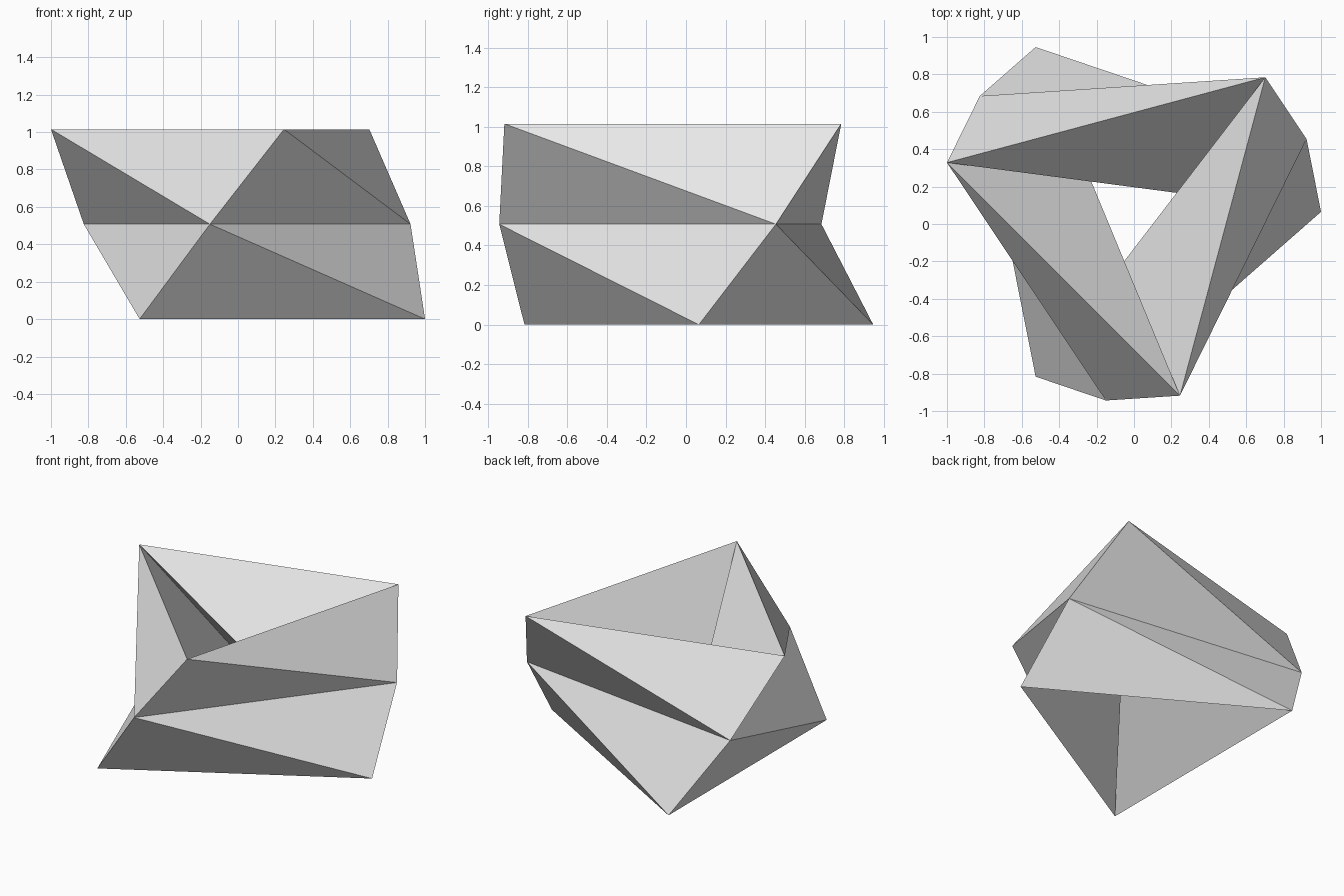
import bpy, bmesh, math

cube = bpy.data.objects.get("Cube")
if cube:
    bpy.data.objects.remove(cube, do_unlink=True)

# One grey material
grey = bpy.data.materials.new("light grey")
grey.use_nodes = True
colour = (0.8, 0.8, 0.8, 1.0)
grey.diffuse_color = colour
grey.node_tree.nodes["Principled BSDF"].inputs["Base Color"].default_value = colour

SIDES = 3
HEIGHT = 1.015
TWIST = math.radians(22.5)
RADIUS = 2 / (1 + math.cos(math.radians(15)))
CX, CY = 1 - RADIUS, 0.065

bm = bmesh.new()


def ring(level):
    """Triangular ring of points, turned a little more at each level."""
    points = []
    for i in range(SIDES):
        a = level * TWIST + i * math.tau / SIDES
        points.append(bm.verts.new((CX + RADIUS * math.cos(a),
                                    CY + RADIUS * math.sin(a),
                                    HEIGHT * level / 2)))
    return points


def wall(lower, upper, shift):
    """Band of triangles; shift picks the far end of each diagonal."""
    for i in range(SIDES):
        j = (i + 1) % SIDES
        k = (i + shift) % SIDES
        if shift == 1:      # outer wall: diagonal leans with the twist
            bm.faces.new((lower[i], lower[j], upper[i]))
            bm.faces.new((lower[j], upper[j], upper[i]))
        else:               # inner wall: diagonal crosses the middle
            bm.faces.new((lower[i], upper[i], upper[j]))
            bm.faces.new((lower[i], upper[i], lower[k]))


bottom, middle, top = (ring(n) for n in range(3))

# Two outer bands and the folded inner wall of the hole
wall(bottom, middle, 1)
wall(middle, top, 1)
wall(bottom, top, -1)
bmesh.ops.recalc_face_normals(bm, faces=bm.faces)

mesh = bpy.data.meshes.new("twisted_triangular_ring")
bm.to_mesh(mesh)
bm.free()
mesh.materials.append(grey)
obj = bpy.data.objects.new("twisted_triangular_ring", mesh)
bpy.context.collection.objects.link(obj)
